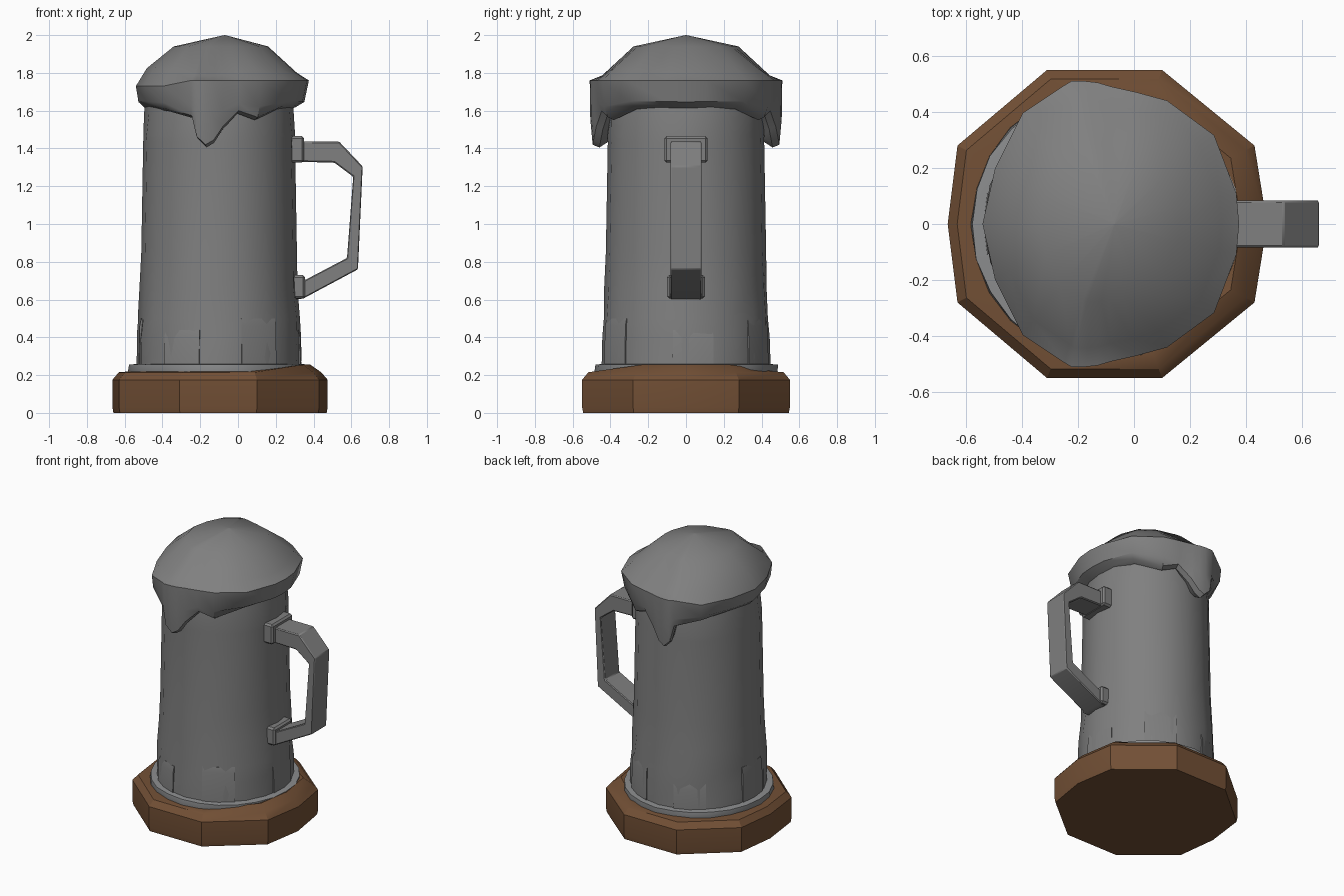
import bpy, bmesh, math, random
from mathutils import Vector

if "Cube" in bpy.data.objects:
    bpy.data.objects.remove(bpy.data.objects["Cube"])

random.seed(4)
CX = -0.1  # mug axis


def material(name, rgb):
    m = bpy.data.materials.new(name)
    m.diffuse_color = (*rgb, 1)
    m.use_nodes = True
    m.node_tree.nodes["Principled BSDF"].inputs["Base Color"].default_value = m.diffuse_color
    return m


GREY = material("grey", (0.215, 0.215, 0.215))
STEEL = material("light grey", (0.26, 0.265, 0.27))
WOOD = material("brown wood", (0.17, 0.08, 0.036))


def finish(name, bm, mat, angle=35):
    bmesh.ops.recalc_face_normals(bm, faces=bm.faces[:])
    me = bpy.data.meshes.new(name)
    bm.to_mesh(me)
    bm.free()
    ob = bpy.data.objects.new(name, me)
    bpy.context.collection.objects.link(ob)
    me.materials.append(mat)
    me.shade_smooth()
    me.set_sharp_from_angle(angle=math.radians(angle))
    return ob


def skin(name, rings, mat, angle=35):
    """Join closed rings of points into a capped solid."""
    bm = bmesh.new()
    rows = [[bm.verts.new(p) for p in r] for r in rings]
    n = len(rows[0])
    for a, b in zip(rows, rows[1:]):
        for i in range(n):
            j = (i + 1) % n
            bm.faces.new((a[i], a[j], b[j], b[i]))
    bm.faces.new(rows[0])
    bm.faces.new(rows[-1])
    return finish(name, bm, mat, angle)


def circle(r, z, n=20, sy=1.03, wobble=0.0):
    pts = []
    for i in range(n):
        a = 2 * math.pi * i / n
        k = r + random.uniform(-wobble, wobble)
        pts.append((CX + k * math.cos(a), k * sy * math.sin(a), z))
    return pts


# Wooden foot: irregular ten-sided slab with a chamfered top
half = [(0.475, 0), (0.43, 0.28), (0.10, 0.55), (-0.31, 0.55), (-0.63, 0.28), (-0.665, 0)]
outline = half + [(x, -y) for x, y in half[-2:0:-1]]


def foot_ring(s, z, rise=0.0):
    return [(CX + (x - CX) * s, y * s, z + (rise if x > 0.3 else 0)) for x, y in outline]


skin("wooden_foot", [foot_ring(0.99, 0), foot_ring(1, 0.03), foot_ring(1, 0.175),
                     foot_ring(0.94, 0.215), foot_ring(0.84, 0.22, 0.035),
                     foot_ring(0.7, 0.22)], WOOD, 30)

# Metal ring between foot and body
skin("foot_ring", [circle(0.475, 0.20, 24, 1.01), circle(0.48, 0.215, 24, 1.01, 0.004),
                   circle(0.478, 0.255, 24, 1.01, 0.004), circle(0.43, 0.26, 24, 1.01)], STEEL)

# Tapered tankard body with a slightly beaten lower part
body = [(0.434, 0.24, 0), (0.434, 0.30, 0.003), (0.428, 0.40, 0.007), (0.426, 0.50, 0.006),
        (0.418, 0.66, 0.005), (0.412, 0.85, 0), (0.402, 1.43, 0), (0.402, 1.47, 0.003),
        (0.396, 1.58, 0.006), (0.385, 1.7, 0)]
skin("tankard_body", [circle(r, z, 20, 1.03, w) for r, z, w in body], GREY, 40)

# Raised patches around the bottom of the body
for k, deg in enumerate((5, 62, 118, 180, 242, 300)):
    top = 0.44 + 0.06 * (k % 2)
    rings = []
    for z, r in ((0.25, 0.437), (top - 0.04, 0.433), (top, 0.425)):
        arc = []
        for rr, order in ((r, (-14, 0, 14)), (r - 0.05, (14, 0, -14))):
            for d in order:
                a = math.radians(deg + d)
                arc.append((CX + rr * math.cos(a), rr * 1.03 * math.sin(a), z))
        rings.append(arc)
    skin("lower_patch_%d" % k, rings, GREY)

# Foam: (x, y, bottom z, inward pull of bottom edge), mirrored front to back
cols = [(0.38, 0, 1.605, 0.85), (0.37, 0.11, 1.61, 0.85), (0.29, 0.32, 1.61, 0.87),
        (0.12, 0.445, 1.55, 0.93), (0.01, 0.475, 1.585, 0.94), (-0.08, 0.495, 1.50, 0.96),
        (-0.13, 0.51, 1.43, 0.96), (-0.175, 0.515, 1.405, 0.96), (-0.225, 0.515, 1.45, 0.96),
        (-0.25, 0.50, 1.56, 0.97), (-0.40, 0.40, 1.595, 0.93), (-0.50, 0.20, 1.61, 0.90),
        (-0.545, 0, 1.605, 0.9)]
cols = [(x, -y, z, s) for x, y, z, s in cols] + cols[-2:0:-1]


def foam_ring(scale, height):
    return [(CX + (x - CX) * scale(s), y * scale(s), height(x, z)) for x, y, z, s in cols]


foam = [foam_ring(lambda s: 0.80, lambda x, z: z + 0.03),
        foam_ring(lambda s: s - 0.07, lambda x, z: z),
        foam_ring(lambda s: s, lambda x, z: z + 0.015),
        foam_ring(lambda s: s * 0.4 + 0.6, lambda x, z: 0.45 * z + 0.55 * 1.68),
        foam_ring(lambda s: 0.99, lambda x, z: 1.76 - 0.03 * (x < -0.3)),
        foam_ring(lambda s: 0.86, lambda x, z: 1.805 + 0.02 * math.sin(9 * x)),
        foam_ring(lambda s: 0.54, lambda x, z: 1.94),
        [(-0.07 + 0.004 * (x - CX), 0.004 * y, 2.0) for x, y, z, s in cols]]
skin("foam_head", foam, GREY, 32)

# Handle: square bar following a bent path, as outer/inner pairs in x and z
bar = [((0.27, 1.437), (0.27, 1.33)), ((0.535, 1.437), (0.51, 1.325)),
       ((0.66, 1.305), (0.61, 1.25)), ((0.635, 0.76), (0.577, 0.82)),
       ((0.345, 0.605), (0.36, 0.706)), ((0.29, 0.60), (0.29, 0.69))]
W = 0.083
handle = skin("handle", [[(o[0], -W, o[1]), (o[0], W, o[1]), (i[0], W, i[1]), (i[0], -W, i[1])]
                         for o, i in bar], GREY, 30)
bev = handle.modifiers.new("soft_edges", "BEVEL")
bev.width = 0.006
bev.limit_method = "ANGLE"


# Brackets joining the handle to the body
def bracket(name, x0, x1, wy, z0, z1):
    bm = bmesh.new()
    bmesh.ops.create_cube(bm, size=1)
    for v in bm.verts:
        v.co = Vector(((x0 + x1) / 2 + v.co.x * (x1 - x0), v.co.y * 2 * wy,
                       (z0 + z1) / 2 + v.co.z * (z1 - z0)))
    bmesh.ops.bevel(bm, geom=bm.edges[:], offset=0.012, segments=1, affect='EDGES')
    finish(name, bm, GREY)


bracket("upper_bracket", 0.25, 0.35, 0.115, 1.325, 1.465)
bracket("lower_bracket", 0.25, 0.355, 0.1, 0.605, 0.73)
